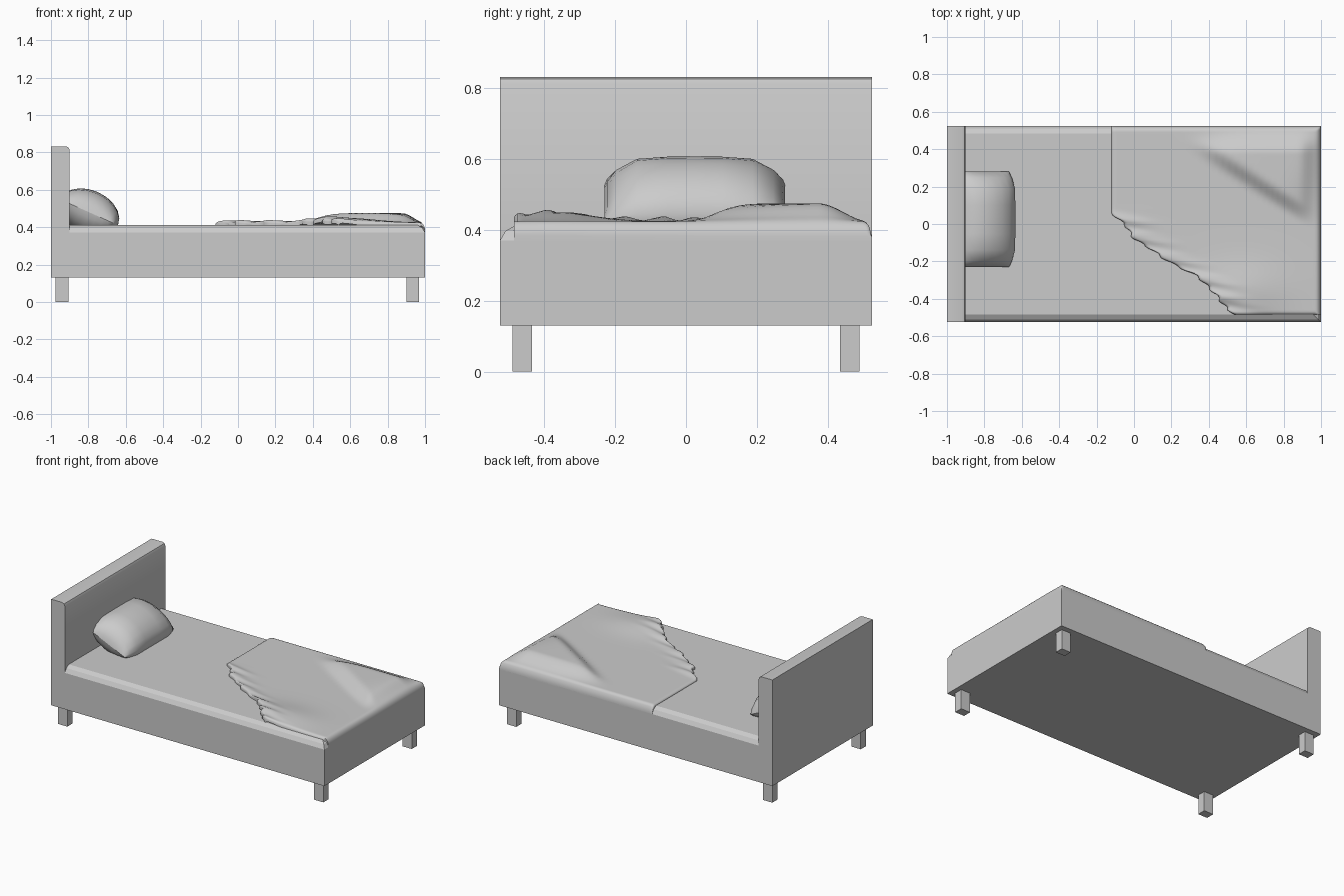
import bpy, bmesh, math

if "Cube" in bpy.data.objects:
    bpy.data.objects.remove(bpy.data.objects["Cube"])


def make(name, verts, faces, smooth=None):
    me = bpy.data.meshes.new(name)
    me.from_pydata(verts, [], faces)
    bm = bmesh.new()
    bm.from_mesh(me)
    bmesh.ops.recalc_face_normals(bm, faces=bm.faces)
    bm.to_mesh(me)
    bm.free()
    ob = bpy.data.objects.new(name, me)
    bpy.context.collection.objects.link(ob)
    if smooth:
        bpy.ops.object.select_all(action='DESELECT')
        ob.select_set(True)
        bpy.context.view_layer.objects.active = ob
        bpy.ops.object.shade_smooth_by_angle(angle=math.radians(smooth))
    return ob


def extrude_y(name, profile, half, smooth=None):
    n = len(profile)
    verts = [(x, y, z) for y in (-half, half) for x, z in profile]
    faces = [list(range(n)), list(range(n, 2 * n))]
    faces += [(i, (i + 1) % n, n + (i + 1) % n, n + i) for i in range(n)]
    return make(name, verts, faces, smooth)


def box(name, x0, x1, y0, y1, z0, z1):
    ob = extrude_y(name, [(x0, z0), (x1, z0), (x1, z1), (x0, z1)], (y1 - y0) / 2)
    for v in ob.data.vertices:
        v.co.y += (y0 + y1) / 2
    return ob


def smoothstep(a, b, v):
    t = min(1, max(0, (v - a) / (b - a)))
    return t * t * (3 - 2 * t)


# bed base with headboard, one L-shaped side profile
extrude_y("bed_frame", [(-1, .13), (1, .13), (1, .37), (-.9, .37), (-.9, .812),
                        (-.906, .826), (-.92, .832), (-1, .832)], .525, 35)

# legs
for side, y in (("front", -.49), ("back", .435)):
    for end, x in (("head", -.975), ("foot", .9)):
        box(f"{side}_{end}_leg", x, x + .068, y, y + .055, 0, .135)

# mattress, rounded along the two sides and the foot
mattress = box("mattress", -.93, 1, -.525, .525, .37, .412)
bm = bmesh.new()
bm.from_mesh(mattress.data)
edges = [e for e in bm.edges if all(v.co.z > .4 for v in e.verts)
         and any(v.co.x > 0 for v in e.verts)]
bmesh.ops.bevel(bm, geom=edges, offset=.041, segments=2, affect='EDGES', profile=.4)
bm.to_mesh(mattress.data)
bm.free()

# pillow: tilted elliptical sections pinched to a seam at both ends
N, tilt = 20, math.radians(24)
stations = [(-1, .82, .0), (-.97, .86, .25), (-.87, .92, .60), (-.64, 1, .92), (-.3, 1, .99),
            (0, 1, 1), (.3, 1, .99), (.64, 1, .92), (.87, .92, .60), (.97, .86, .25), (1, .82, .0)]
verts = []
for v, wide, thick in stations:
    for i in range(N):
        a = 2 * math.pi * i / N
        u, w = .17 * wide * math.cos(a), .118 * thick * math.sin(a)
        verts.append((-.797 + u * math.cos(tilt) + w * math.sin(tilt), .025 + .255 * v,
                      .48 - u * math.sin(tilt) + w * math.cos(tilt)))
faces = [(r * N + i, r * N + (i + 1) % N, (r + 1) * N + (i + 1) % N, (r + 1) * N + i)
         for r in range(len(stations) - 1) for i in range(N)]
make("pillow", verts, faces, 60)

# blanket: folded-back ragged edge on the head side, draped over the back and foot
EDGE = [(-.485, .54), (-.47, .51), (-.37, .43), (-.28, .34), (-.22, .22), (-.18, .15),
        (-.14, .1), (-.08, 0), (0, -.05), (.05, -.12), (.526, -.12)]


def left_edge(y):
    for (y0, x0), (y1, x1) in zip(EDGE, EDGE[1:]):
        if y <= y1:
            x = x0 + (x1 - x0) * (y - y0) / (y1 - y0)
            return x + (.01 * math.sin(y * 110) if -.46 < y < .03 else 0)
    return EDGE[-1][1]


def drop(e, r, h):
    t = min(1, max(0, 1 - e / r))
    return h * (1 - math.sqrt(1 - t * t))


def height(x, y, gap):
    d = (x - .65) * .539 + (y - .22) * .842      # across the big fold
    s = (x - .65) * .842 - (y - .22) * .539      # along the big fold
    fold = .05 * smoothstep(-.05, .05, d) * math.exp(-(s / .34) ** 4)
    fold *= smoothstep(0, .14, .515 - y) * smoothstep(0, .12, 1 - x)
    ragged = 1 - smoothstep(0, .1, y)
    rumple = (.008 + .006 * math.sin(y * 75 + x * 12)) * math.exp(-(gap / .12) ** 2) * ragged
    soft = .024 * math.exp(-((x - .58) / .22) ** 2 - ((y + .36) / .14) ** 2)
    z = .425 + fold + rumple + soft
    z -= max(drop(.525 - y, .028, .045), drop(1 - x, .03, .042))
    return z - drop(gap, .02, .012) - drop(y + .485, .02, .012) * (x < .975)


R, C = 90, 50
verts = []
for j in range(R + 1):
    t = j / R
    y = -.485 + 1.01 * (.75 * t + .25 * (.5 - .5 * math.cos(math.pi * t)))
    x0 = left_edge(y)
    for i in range(C + 1):
        g = (1 - x0) * (.5 - .5 * math.cos(math.pi * i / C))
        verts.append((x0 + g, y, height(x0 + g, y, g)))
W = C + 1
faces = [(j * W + i, j * W + i + 1, (j + 1) * W + i + 1, (j + 1) * W + i)
         for j in range(R) for i in range(C)]
# closed underside, a constant drop below the top
n = len(verts)
verts += [(x, y, z - .016) for x, y, z in verts]
faces += [tuple(n + k for k in reversed(f)) for f in faces]
rim = [i for i in range(W)] + [j * W + C for j in range(1, R + 1)]
rim += [R * W + i for i in range(C - 1, -1, -1)] + [j * W for j in range(R - 1, 0, -1)]
faces += [(b, a, n + a, n + b) for a, b in zip(rim, rim[1:] + rim[:1])]
make("blanket", verts, faces, 60)
